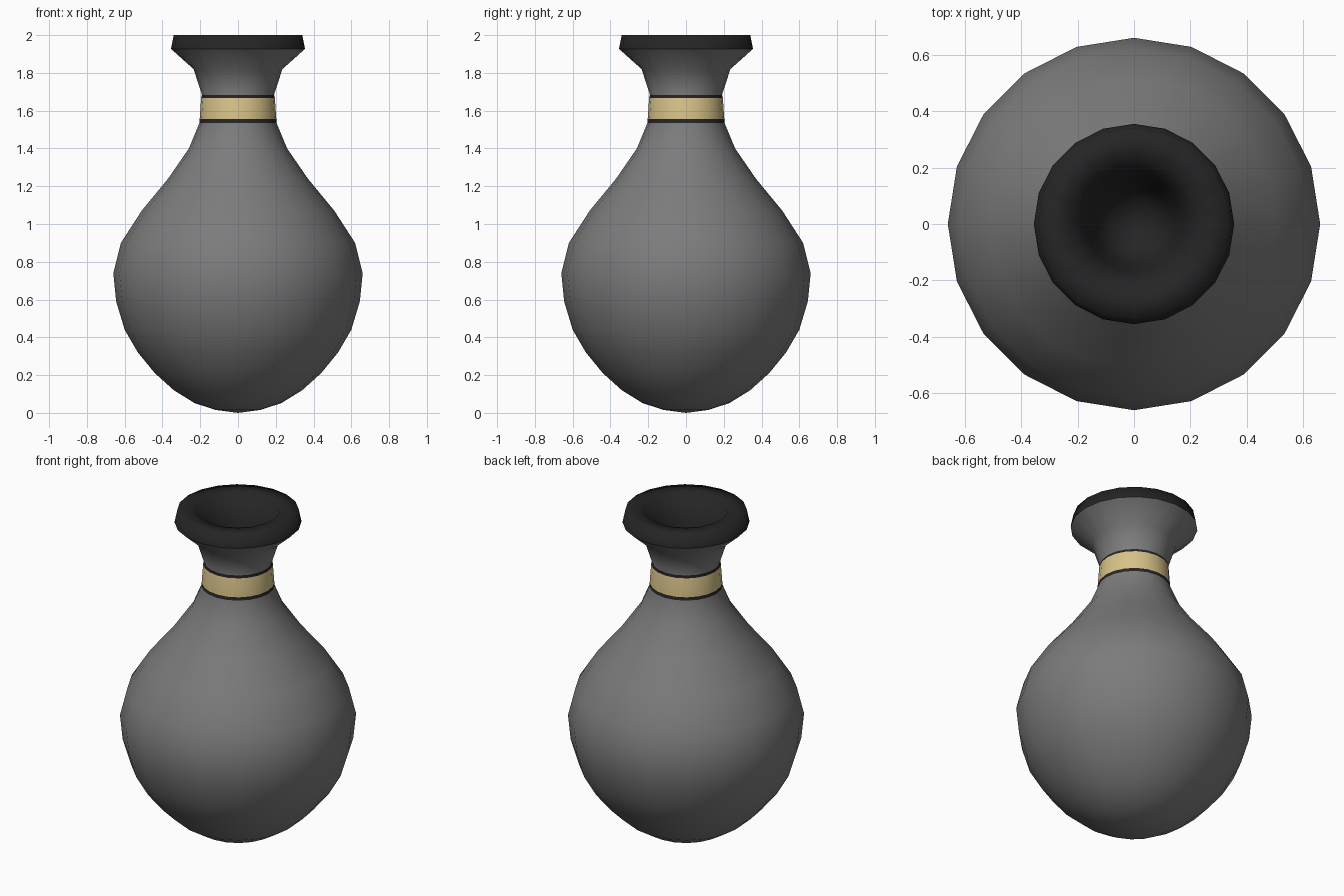
import bpy, bmesh, math

if "Cube" in bpy.data.objects:
    bpy.data.objects.remove(bpy.data.objects["Cube"], do_unlink=True)

SIDES = 20


def material(name, rgb):
    mat = bpy.data.materials.new(name)
    mat.use_nodes = True
    mat.diffuse_color = (*rgb, 1)
    bsdf = next(n for n in mat.node_tree.nodes if n.type == "BSDF_PRINCIPLED")
    bsdf.inputs["Base Color"].default_value = (*rgb, 1)
    return mat


grey = material("stone_grey", (0.2, 0.2, 0.2))
gold = material("pale_gold", (0.68, 0.54, 0.25))
black = material("soft_black", (0.018, 0.018, 0.018))


def lathe(name, profile, mats, rule=lambda z: 0):
    """Spin a radius/height profile about z and colour faces by height."""
    bm = bmesh.new()
    verts = [bm.verts.new((r, 0, z)) for r, z in profile]
    edges = [bm.edges.new(pair) for pair in zip(verts, verts[1:])]
    bmesh.ops.spin(bm, geom=verts + edges, axis=(0, 0, 1), cent=(0, 0, 0),
                   angle=math.tau, steps=SIDES, use_duplicate=False)
    bmesh.ops.remove_doubles(bm, verts=bm.verts, dist=0.0005)
    bmesh.ops.recalc_face_normals(bm, faces=bm.faces)
    # An open shell is oriented by its first and last profile points
    probe = max(bm.faces, key=lambda f: f.calc_center_median().xy.length)
    if probe.normal.xy.dot(probe.calc_center_median().xy) < 0:
        bmesh.ops.reverse_faces(bm, faces=bm.faces)
    for face in bm.faces:
        face.smooth = True
        face.material_index = rule(face.calc_center_median().z)
    mesh = bpy.data.meshes.new(name)
    bm.to_mesh(mesh)
    bm.free()
    for mat in mats:
        mesh.materials.append(mat)
    obj = bpy.data.objects.new(name, mesh)
    bpy.context.collection.objects.link(obj)
    return obj


# Collar: gold band edged by two thin black stripes
def collar_colour(z):
    if 1.555 < z < 1.668:
        return 1
    return 2 if 1.535 < z < 1.684 else 0


# Round body, neck and flared throat
lathe("vase_body", [
    (0, 0), (0.12, 0.016), (0.23, 0.052), (0.34, 0.12), (0.44, 0.21),
    (0.53, 0.32), (0.6, 0.44), (0.645, 0.59), (0.66, 0.74), (0.62, 0.9),
    (0.51, 1.07), (0.37, 1.24), (0.26, 1.4), (0.204, 1.535),
    (0.203, 1.555), (0.195, 1.668), (0.191, 1.684), (0.235, 1.82),
    (0.355, 1.927)], (grey, gold, black), collar_colour)

# Black lip with the hollow mouth inside it
lathe("mouth_lip", [
    (0.355, 1.927), (0.34, 2), (0.235, 2), (0.17, 1.85), (0.14, 1.7),
    (0.09, 1.6), (0, 1.58)], (black,))
